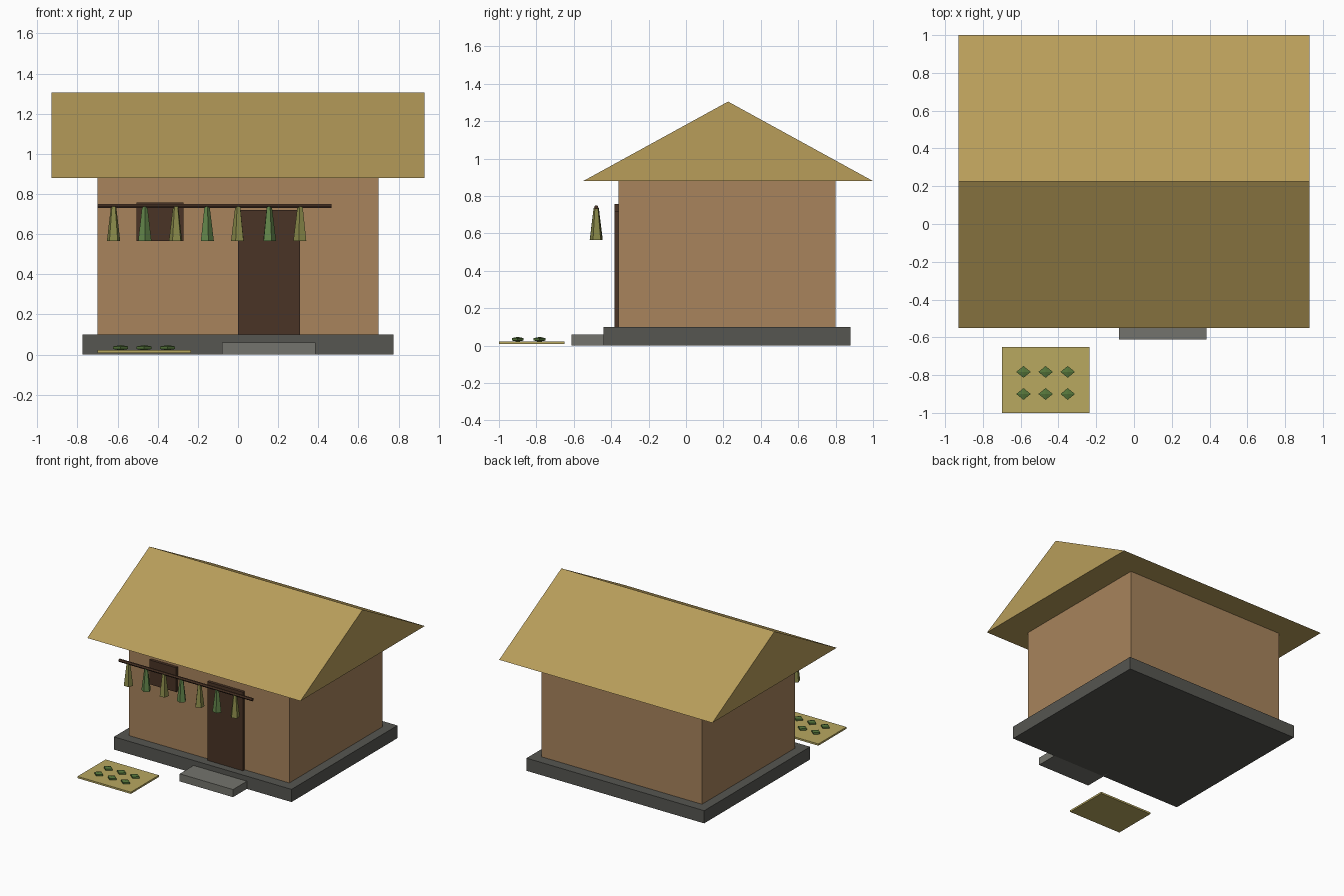
import bpy, math

if "Cube" in bpy.data.objects:
    bpy.data.objects.remove(bpy.data.objects["Cube"])


def mat(name, hex_):
    # sRGB hex to linear colour
    c = [int(hex_[i:i + 2], 16) / 255 for i in (0, 2, 4)]
    m = bpy.data.materials.new(name)
    m.diffuse_color = (*[((v + 0.055) / 1.055) ** 2.4 for v in c], 1)
    m.use_nodes = True
    m.node_tree.nodes["Principled BSDF"].inputs["Base Color"].default_value = m.diffuse_color
    return m


STONE, STEP = mat("dark_stone", "565651"), mat("stone", "74746d")
CLAY, THATCH = mat("clay", "a8845c"), mat("thatch", "b89d5a")
WOOD, STRAW = mat("dark_wood", "4a3426"), mat("straw", "b8a860")
OLIVE, GREEN = mat("olive_leaf", "8a8a4a"), mat("green_leaf", "62844a")
HERB = mat("herb", "55753a")


def finish(name, m):
    ob = bpy.context.object
    ob.name = name
    ob.data.materials.append(m)
    return ob


def box(name, x0, x1, y0, y1, z0, z1, m):
    bpy.ops.mesh.primitive_cube_add(
        size=1, location=((x0 + x1) / 2, (y0 + y1) / 2, (z0 + z1) / 2))
    bpy.context.object.scale = (x1 - x0, y1 - y0, z1 - z0)
    return finish(name, m)


# plinth, step and walls
box("plinth", -0.775, 0.775, -0.44, 0.88, 0, 0.1, STONE)
box("step", -0.08, 0.385, -0.612, -0.38, 0, 0.06, STEP)
box("walls", -0.7, 0.7, -0.36, 0.8, 0.1, 0.88, CLAY)

# door and window shutter
box("door", 0, 0.31, -0.382, -0.35, 0.1, 0.72, WOOD)
box("window", -0.505, -0.272, -0.382, -0.35, 0.565, 0.757, WOOD)

# gable roof as a solid triangular prism
profile = [(-0.55, 0.88), (1.0, 0.88), (0.225, 1.305)]
verts = [(x, y, z) for x in (-0.93, 0.93) for y, z in profile]
faces = [(0, 2, 1), (3, 4, 5), (0, 1, 4, 3), (1, 2, 5, 4), (2, 0, 3, 5)]
me = bpy.data.meshes.new("roof")
me.from_pydata(verts, [], faces)
roof = bpy.data.objects.new("roof", me)
bpy.context.collection.objects.link(roof)
me.materials.append(THATCH)

# drying pole with hanging bundles
bpy.ops.mesh.primitive_cylinder_add(
    vertices=6, radius=0.012, depth=1.165,
    location=(-0.1175, -0.48, 0.74), rotation=(0, math.pi / 2, 0))
finish("drying_pole", WOOD)
for i in range(7):
    bpy.ops.mesh.primitive_cone_add(
        vertices=5, radius1=0.035, radius2=0.014, depth=0.172,
        location=(-0.62 + 0.155 * i, -0.48, 0.651),
        rotation=(0, 0, 0.7 * i))
    finish(f"hanging_bundle_{i + 1}", GREEN if i % 2 else OLIVE)

# straw mat with herbs laid out to dry
box("drying_mat", -0.7, -0.235, -1.0, -0.65, 0.008, 0.022, STRAW)
for i in range(3):
    for j in range(2):
        bpy.ops.mesh.primitive_uv_sphere_add(
            segments=4, ring_count=3, radius=1,
            location=(-0.585 + 0.117 * i, -0.9 + 0.117 * j, 0.034))
        bpy.context.object.scale = (0.044, 0.036, 0.013)
        finish(f"drying_herb_{i + 1}_{j + 1}", HERB)
